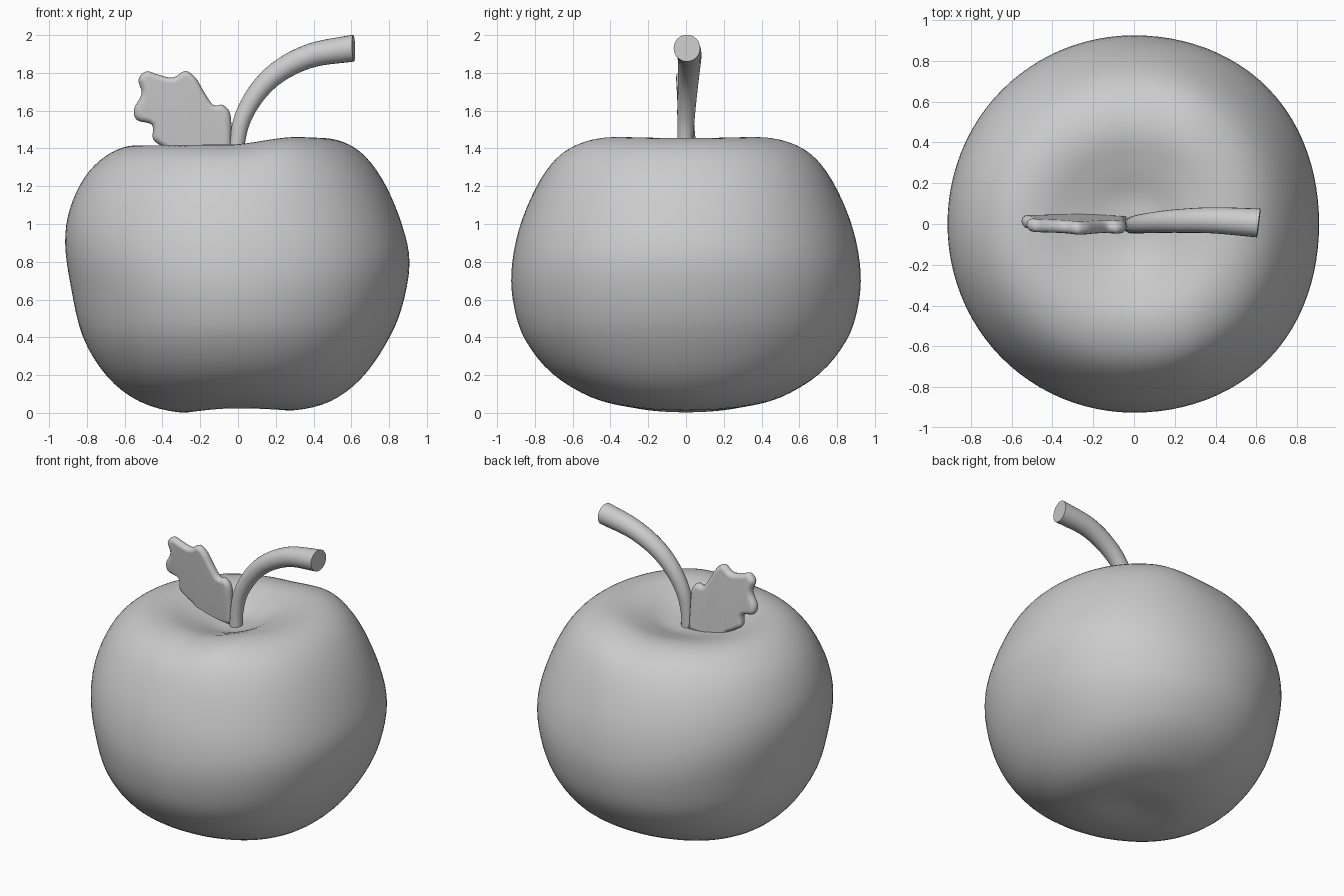
import bpy, bmesh
from math import sin, cos, tau, radians
from mathutils import Vector

if "Cube" in bpy.data.objects:
    bpy.data.objects.remove(bpy.data.objects["Cube"])


def spline(pts, n):
    """Smooth Catmull-Rom samples through a list of points, n steps per span."""
    p = [Vector(q) for q in pts]
    p = [2 * p[0] - p[1]] + p + [2 * p[-1] - p[-2]]
    out = []
    for i in range(1, len(p) - 2):
        a, b, c, d = p[i - 1:i + 3]
        for k in range(n):
            t = k / n
            out.append(0.5 * (2 * b + (c - a) * t + (2 * a - 5 * b + 4 * c - d) * t * t
                              + (3 * b - a - 3 * c + d) * t ** 3))
    return out + [p[-2]]


def finish(name, bm):
    bmesh.ops.recalc_face_normals(bm, faces=bm.faces)
    me = bpy.data.meshes.new(name)
    bm.to_mesh(me)
    bm.free()
    ob = bpy.data.objects.new(name, me)
    bpy.context.collection.objects.link(ob)
    bpy.ops.object.select_all(action='DESELECT')
    ob.select_set(True)
    bpy.context.view_layer.objects.active = ob
    bpy.ops.object.shade_smooth_by_angle(angle=radians(50))
    return ob


def bridge(bm, r0, r1):
    n = len(r0)
    for i in range(n):
        j = (i + 1) % n
        bm.faces.new((r0[i], r0[j], r1[j], r1[i]))


# Fruit body: three (radius, height) profiles blended around the axis
TOP, BOTTOM = 1.32, .045
right = [(0, TOP), (.13, 1.335), (.28, 1.385), (.43, 1.41), (.56, 1.388), (.68, 1.31),
         (.79, 1.17), (.87, .99), (.908, .79), (.865, .55), (.78, .36), (.65, .18),
         (.49, .062), (.30, .014), (.13, .03), (0, BOTTOM)]
left = [(0, TOP), (.15, 1.335), (.30, 1.37), (.45, 1.41), (.58, 1.412), (.70, 1.36),
        (.81, 1.25), (.89, 1.08), (.915, .90), (.885, .67), (.82, .40), (.69, .19),
        (.52, .06), (.31, .003), (.13, .025), (0, BOTTOM)]
side = [(0, TOP), (.13, 1.33), (.28, 1.38), (.44, 1.42), (.58, 1.40), (.70, 1.325),
        (.80, 1.18), (.885, .97), (.924, .75), (.91, .56), (.85, .385), (.71, .21),
        (.50, .082), (.28, .028), (.13, .03), (0, BOTTOM)]
right, left, side = (spline(p, 4) for p in (right, left, side))
SEG = 96
bm = bmesh.new()
rings = []
for r, l, s in zip(right[1:-1], left[1:-1], side[1:-1]):
    ring = []
    for i in range(SEG):
        a = tau * i / SEG
        w = cos(a) ** 2
        q = (r if cos(a) > 0 else l) * w + s * (1 - w)
        full = 1 + (.022 if cos(a) > 0 else .004) * sin(2 * a) ** 2
        x, y, z = q[0] * cos(a) * full, q[0] * sin(a) * full, q[1]
        # raised shoulder on the +x half
        t = min(max((x + .05) / .38, 0), 1)
        h = min(max((z - 1.0) / .38, 0), 1)
        z += .045 * t * t * (3 - 2 * t) * h * h * (3 - 2 * h)
        ring.append(bm.verts.new((x, y, z)))
    rings.append(ring)
for r0, r1 in zip(rings, rings[1:]):
    bridge(bm, r0, r1)
for z, ring in ((TOP, rings[0]), (BOTTOM, rings[-1])):
    pole = bm.verts.new((0, 0, z))
    for i in range(SEG):
        bm.faces.new((pole, ring[i], ring[(i + 1) % SEG]))
finish("fruit_body", bm)

# Stem: round tube along a bent path, widening to a flat end (x, y, z, radius)
path = spline([(-.012, -.005, 1.27, .042), (-.005, -.005, 1.42, .041), (.025, 0, 1.56, .046),
               (.105, .008, 1.70, .052), (.22, .015, 1.81, .058), (.39, .018, 1.893, .064),
               (.612, .005, 1.931, .071)], 6)
bm = bmesh.new()
rings = []
for i, p in enumerate(path):
    tan = (path[min(i + 1, len(path) - 1)] - path[max(i - 1, 0)]).xyz
    if i == len(path) - 1:
        tan = Vector((1, -.12, .03))
    tan.normalize()
    u = tan.cross(Vector((0, 1, 0))).normalized()
    v = tan.cross(u)
    rings.append([bm.verts.new(p.xyz + p.w * (u * cos(tau * k / 24) + v * sin(tau * k / 24)))
                  for k in range(24)])
for r0, r1 in zip(rings, rings[1:]):
    bridge(bm, r0, r1)
bm.faces.new(rings[0])
bm.faces.new(rings[-1])
finish("stem", bm)

# Leaf: lobed outline as a thin plate with rounded edges, slightly twisted
outline = spline([(-.035, 1.31), (-.035, 1.45), (-.04, 1.58), (-.08, 1.63), (-.13, 1.63),
                  (-.18, 1.70), (-.225, 1.775), (-.28, 1.81), (-.345, 1.775), (-.42, 1.79),
                  (-.485, 1.808), (-.527, 1.765), (-.51, 1.69), (-.55, 1.61), (-.535, 1.55),
                  (-.455, 1.525), (-.45, 1.45), (-.40, 1.41), (-.34, 1.375), (-.31, 1.335),
                  (-.18, 1.31)], 4)
n = len(outline)
bm = bmesh.new()
rings = []
for k in range(7):
    a = (k / 6 - .5) * tau / 2
    inset, off = .03 * (1 - cos(a)), .032 * sin(a)
    ring = []
    for i, p in enumerate(outline):
        d = (outline[(i + 1) % n] - outline[i - 1]).normalized()
        x, z = p.x - d.y * inset, p.y + d.x * inset
        y = off - .007 - .06 * (x + .3) - .09 * (z - 1.65)
        ring.append(bm.verts.new((x, y, z)))
    rings.append(ring)
for r0, r1 in zip(rings, rings[1:]):
    bridge(bm, r0, r1)
caps = [bm.faces.new(rings[0]), bm.faces.new(rings[-1])]
bmesh.ops.triangulate(bm, faces=caps)
leaf = finish("leaf", bm)
leaf.modifiers.new("flat_faces", 'WEIGHTED_NORMAL').keep_sharp = True
